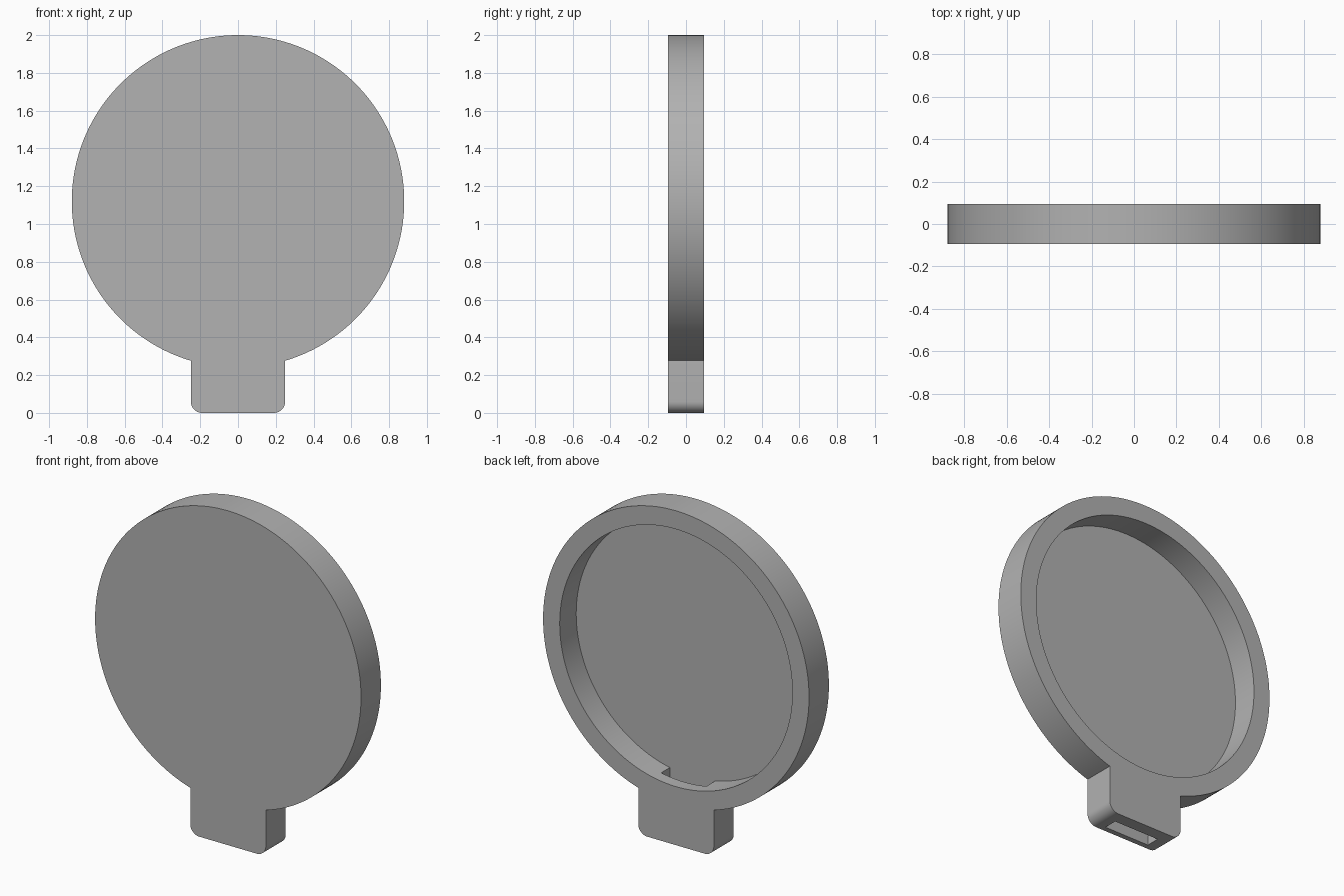
import bpy, bmesh, math

RADIUS, CENTRE_Z = 0.88, 1.12
HALF_DEPTH = 0.094
FLOOR_Y = -0.062
RECESS_RADIUS = 0.77
TAB_HALF, CORNER = 0.25, 0.06

cube = bpy.data.objects.get("Cube")
if cube:
    bpy.data.objects.remove(cube, do_unlink=True)

grey = bpy.data.materials.new("light_grey")
grey.use_nodes = True
colour = (0.445, 0.445, 0.445, 1)
grey.diffuse_color = colour
grey.node_tree.nodes["Principled BSDF"].inputs["Base Color"].default_value = colour


def arc(cx, cz, r, start, end, steps):
    """Points along an arc in the XZ plane."""
    angles = [start + (end - start) * i / steps for i in range(steps + 1)]
    return [(cx + r * math.cos(a), cz + r * math.sin(a)) for a in angles]


def extrude_profile(name, points, y0, y1):
    """Solid made by extruding an XZ outline from y0 to y1."""
    bm = bmesh.new()
    face = bm.faces.new([bm.verts.new((x, y0, z)) for x, z in points])
    result = bmesh.ops.extrude_face_region(bm, geom=[face])
    verts = [v for v in result["geom"] if isinstance(v, bmesh.types.BMVert)]
    bmesh.ops.translate(bm, verts=verts, vec=(0, y1 - y0, 0))
    bmesh.ops.recalc_face_normals(bm, faces=bm.faces)
    mesh = bpy.data.meshes.new(name)
    bm.to_mesh(mesh)
    bm.free()
    mesh.materials.append(grey)
    obj = bpy.data.objects.new(name, mesh)
    bpy.context.collection.objects.link(obj)
    return obj


# Round body and rounded tab share one outline
join = math.asin(TAB_HALF / RADIUS)
down = -math.pi / 2
outline = arc(0, CENTRE_Z, RADIUS, down + join, down + 2 * math.pi - join, 160)
inset = TAB_HALF - CORNER
outline += arc(-inset, CORNER, CORNER, math.pi, 1.5 * math.pi, 10)
outline += arc(inset, CORNER, CORNER, down, 0, 10)
body = extrude_profile("round_case_with_tab", outline, -HALF_DEPTH, HALF_DEPTH)

# Recess open at the back, and slot running up through the tab
circle = arc(0, CENTRE_Z, RECESS_RADIUS, 0, 2 * math.pi, 160)[:-1]
recess = extrude_profile("recess_cutter", circle, FLOOR_Y, 0.2)
slot_outline = [(-0.15, -0.1), (0.15, -0.1), (0.15, 0.6), (-0.15, 0.6)]
slot = extrude_profile("slot_cutter", slot_outline, FLOOR_Y, 0.02)

bpy.ops.object.select_all(action="DESELECT")
bpy.context.view_layer.objects.active = body
body.select_set(True)
for cutter in (recess, slot):
    cutter.hide_render = True
    cut = body.modifiers.new(cutter.name, "BOOLEAN")
    cut.operation = "DIFFERENCE"
    cut.solver = "EXACT"
    cut.object = cutter
    bpy.ops.object.modifier_apply(modifier=cut.name)
    bpy.data.objects.remove(cutter, do_unlink=True)

bpy.ops.object.shade_smooth_by_angle(angle=math.radians(30))
